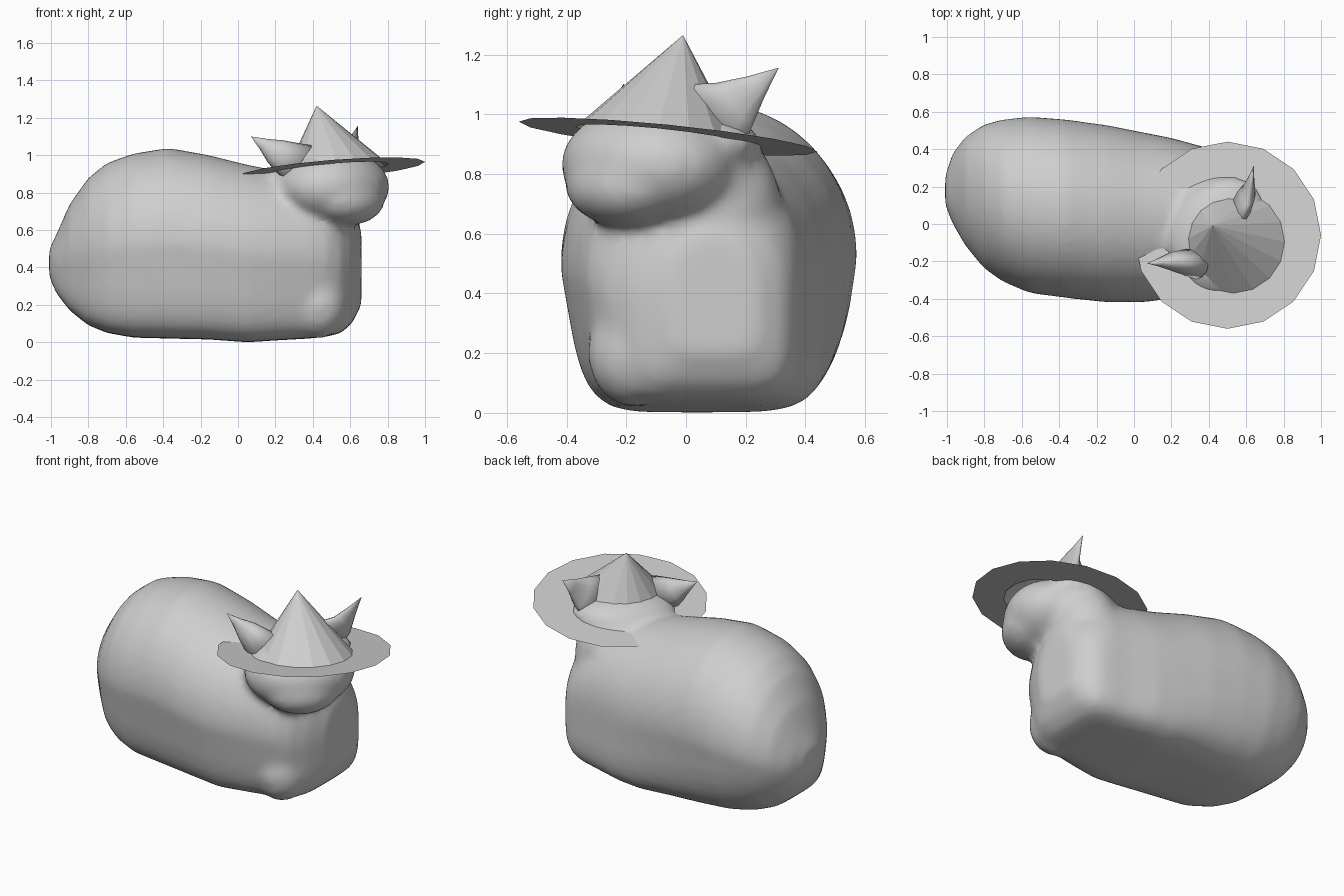
import bpy, bmesh
from math import cos, sin, pi, radians
from mathutils import Vector, Matrix

if "Cube" in bpy.data.objects:
    bpy.data.objects.remove(bpy.data.objects["Cube"])

# One plain grey for everything
GREY = (0.62, 0.62, 0.62, 1)
grey = bpy.data.materials.new("plain_grey")
grey.use_nodes = True
grey.diffuse_color = GREY
grey.node_tree.nodes["Principled BSDF"].inputs["Base Color"].default_value = GREY


def make_object(name, bm, smooth=True):
    bmesh.ops.recalc_face_normals(bm, faces=bm.faces[:])
    for f in bm.faces:
        f.smooth = smooth
    mesh = bpy.data.meshes.new(name)
    bm.to_mesh(mesh)
    bm.free()
    mesh.materials.append(grey)
    ob = bpy.data.objects.new(name, mesh)
    bpy.context.collection.objects.link(ob)
    return ob


def loft(bm, rings, caps=True):
    rows = [[bm.verts.new(p) for p in ring] for ring in rings]
    n = len(rows[0])
    for a, b in zip(rows, rows[1:]):
        for i in range(n):
            j = (i + 1) % n
            bm.faces.new((a[i], a[j], b[j], b[i]))
    if caps:
        bm.faces.new(rows[0])
        bm.faces.new(rows[-1])


def body_ring(x, y0, y1, z0, z1, n=40):
    # Round above; squarer below, except the left haunch, which tucks under
    yc, zc, hw, hh = (y0 + y1) / 2, (z0 + z1) / 2, (y1 - y0) / 2, (z1 - z0) / 2
    front = min(max((x + .9) / 1.1, 0), 1)
    pts = []
    for i in range(n):
        c, s = cos(2 * pi * i / n), sin(2 * pi * i / n)
        power, lean = 2.05, 0
        if s < 0 and c > 0:
            power, lean = 2.4 + 3 * front, .2 * (1 - front)
        elif s < 0:
            power, lean = 5.5, .18
        v = abs(s) ** (2 / power) * (1 if s > 0 else -1)
        u = abs(c) ** (2 / power) * (1 if c > 0 else -1)
        pts.append((x, yc + hw * (1 - lean * abs(v)) * u, zc + hh * v))
    return pts


def blob(bm, centre, radii, turn=0):
    m = (Matrix.Translation(centre) @ Matrix.Rotation(radians(turn), 4, 'Z')
         @ Matrix.Diagonal((*radii, 1)))
    bmesh.ops.create_uvsphere(bm, u_segments=24, v_segments=14, radius=1, matrix=m)


# Loaf body: x, y range, z range
sections = [
    (-1.01, .10, .26, .35, .50), (-.97, .00, .38, .26, .58),
    (-.90, -.12, .47, .17, .74), (-.80, -.24, .535, .09, .88),
    (-.70, -.31, .56, .05, .96), (-.56, -.37, .575, .025, 1.01),
    (-.37, -.395, .56, .02, 1.04), (-.15, -.42, .53, .015, 1.0),
    (.05, -.42, .49, .0, .95), (.20, -.40, .46, .01, .92),
    (.38, -.36, .41, .02, .89), (.48, -.33, .39, .03, .86),
    (.55, -.28, .37, .05, .78), (.61, -.19, .33, .10, .70),
    (.66, -.06, .24, .20, .60)]
bm = bmesh.new()
loft(bm, [body_ring(*s) for s in sections])

# Head and crown turned towards the front corner
blob(bm, (.515, -.125, .83), (.27, .32, .205), turn=-45)
blob(bm, (.59, -.21, .76), (.17, .22, .135), turn=-45)
blob(bm, (.44, -.01, .90), (.22, .30, .11), turn=-45)
# Neck, then near and far front paws
blob(bm, (.42, .02, .78), (.25, .27, .20), turn=-45)
blob(bm, (.45, .10, .68), (.20, .22, .28))
blob(bm, (.43, -.18, .20), (.155, .15, .18))
blob(bm, (.49, .12, .24), (.155, .16, .18))
cat = make_object("body_and_head", bm)
remesh = cat.modifiers.new("blend", 'REMESH')
remesh.mode = 'VOXEL'
remesh.voxel_size = .025
remesh.use_smooth_shade = True
relax = cat.modifiers.new("relax", 'SMOOTH')
relax.factor = .5
relax.iterations = 8


# Ears: flattened cones flaring into the crown
def ear(name, root, base, tip, wide, thick):
    root, base, tip, wide, thick = map(Vector, (root, base, tip, wide, thick))
    bm = bmesh.new()
    rings = []
    for c, w in ((root, 1.7), (base, 1), (base.lerp(tip, .5), .46), (tip, .01)):
        rings.append([c + w * (cos(k * pi / 6) * wide + sin(k * pi / 6) * thick)
                      for k in range(12)])
    loft(bm, rings)
    make_object(name, bm)


ear("left_ear", (.55, .07, .97), (.61, .16, 1.03), (.64, .31, 1.155),
    (0, -.06, .075), (.04, 0, 0))
ear("right_ear", (.33, -.21, .95), (.20, -.20, 1.02), (.07, -.21, 1.10),
    (.04, 0, .06), (0, .05, 0))


# Hat: tilted flat brim and faceted cone
def brim_ring(cx, cy, r, n=16):
    ring = []
    for k in range(n):
        x, y = cx + r * cos(2 * pi * k / n), cy + r * sin(2 * pi * k / n)
        ring.append((x, y, .925 + .08 * (x - .5) - .1 * (y + .06)))
    return ring


inner = brim_ring(.53, -.095, .275)
bm = bmesh.new()
loft(bm, [brim_ring(.5, -.06, .5), inner], caps=False)
make_object("hat_brim", bm, smooth=False)

bm = bmesh.new()
rim = [bm.verts.new(p) for p in inner]
apex = bm.verts.new((.42, -.01, 1.265))
for k in range(16):
    bm.faces.new((rim[k], rim[(k + 1) % 16], apex))
make_object("hat_cone", bm, smooth=False)
